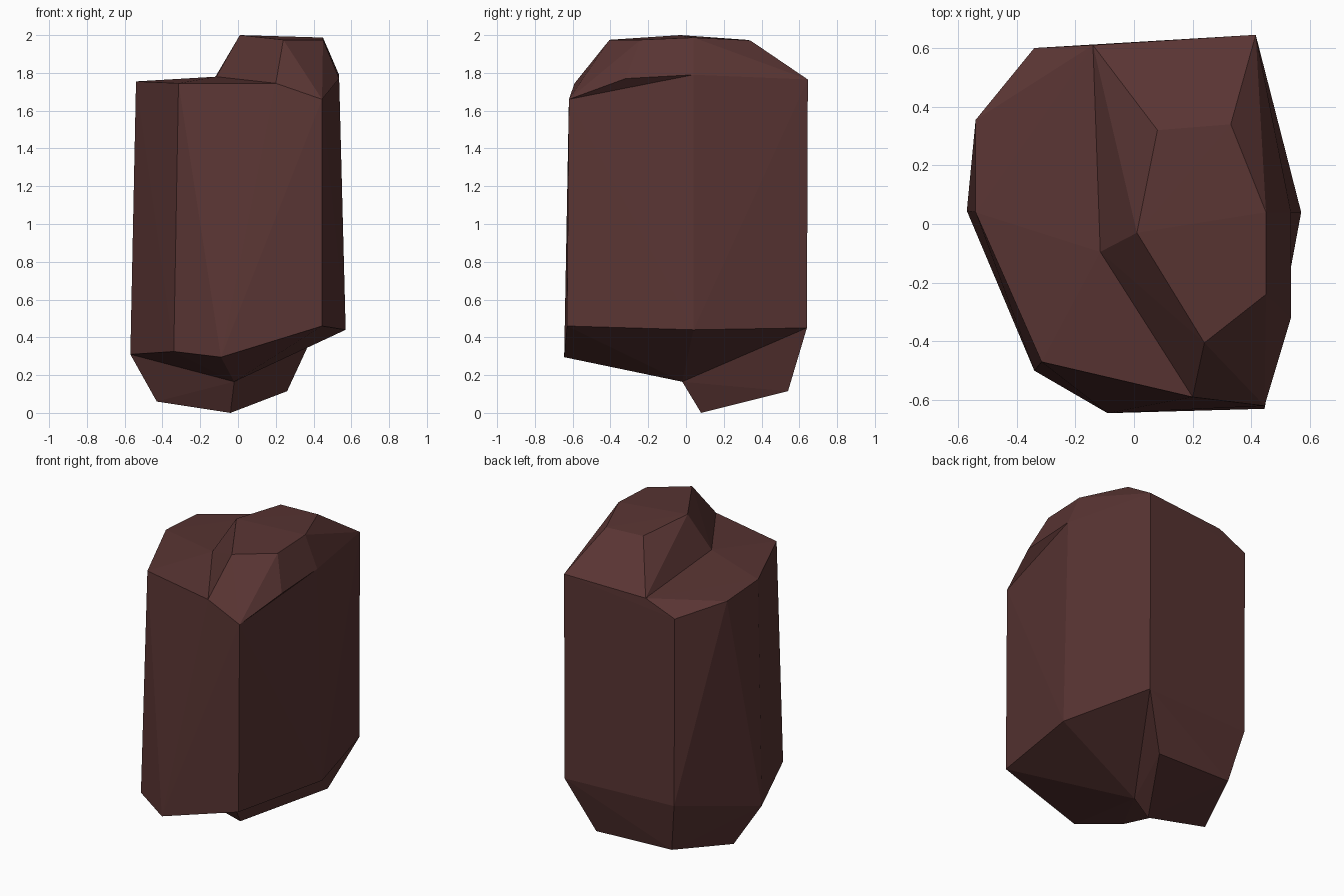
import bpy, bmesh
from mathutils import Vector

if "Cube" in bpy.data.objects:
    bpy.data.objects.remove(bpy.data.objects["Cube"])

# Corners where the chunks meet
P, O, H = (-.115, -.095, 1.78), (.20, -.59, 1.745), (.445, -.62, 1.66)
W, C, B = (.535, .04, 1.79), (.415, .645, 1.765), (-.14, .61, 1.745)
K, X = (-.57, .045, .31), (-.02, -.02, .165)
back_r, back_l = (.415, .64, .45), (-.335, .60, .457)
top_seam = [P, O, H, W, C, B]
low_seam = [K, X, back_r, back_l]

# Remaining corners of each chunk
body = [(-.34, .60, 1.66), (-.54, .355, 1.735), (-.54, .04, 1.755), (-.315, -.47, 1.745),
        (.57, .04, .44), (.445, -.63, .46), (-.09, -.645, .295), (-.34, -.50, .325)]
crown = [(.01, -.03, 2.0), (.24, -.405, 1.975), (.45, -.24, 1.975), (.45, .04, 1.987),
         (.33, .34, 1.972), (.08, .32, 1.975), (.535, -.32, 1.77)]
foot = [(-.04, .08, 0), (.26, .54, .115), (-.43, .13, .06), (-.27, .53, .132)]


def add_chunk(bm, corners, seams):
    """Faceted convex chunk, left open where it joins its neighbours."""
    tmp = bmesh.new()
    vs = [tmp.verts.new(c) for c in corners]
    bmesh.ops.convex_hull(tmp, input=vs)
    bmesh.ops.recalc_face_normals(tmp, faces=tmp.faces[:])
    on = [[Vector(c) for c in s] for s in seams]

    def joined(f):
        return any(all(any((v.co - c).length < 1e-4 for c in s) for v in f.verts) for s in on)
    bmesh.ops.delete(tmp, geom=[f for f in tmp.faces if joined(f)], context='FACES')
    me = bpy.data.meshes.new("chunk")
    tmp.to_mesh(me)
    tmp.free()
    bm.from_mesh(me)
    bpy.data.meshes.remove(me)


bm = bmesh.new()
add_chunk(bm, body + top_seam + low_seam, [top_seam, low_seam])   # main block
add_chunk(bm, crown + top_seam, [top_seam])                       # raised crown
add_chunk(bm, foot + low_seam, [low_seam])                        # lower foot
bmesh.ops.remove_doubles(bm, verts=bm.verts[:], dist=.001)
bmesh.ops.recalc_face_normals(bm, faces=bm.faces[:])

# Stone object, flat shaded
mesh = bpy.data.meshes.new("rock")
bm.to_mesh(mesh)
bm.free()
rock = bpy.data.objects.new("rock", mesh)
bpy.context.collection.objects.link(rock)
stone = bpy.data.materials.new("dark red brown stone")
stone.diffuse_color = (.1, .035, .033, 1)
stone.use_nodes = True
stone.node_tree.nodes["Principled BSDF"].inputs["Base Color"].default_value = stone.diffuse_color
mesh.materials.append(stone)
